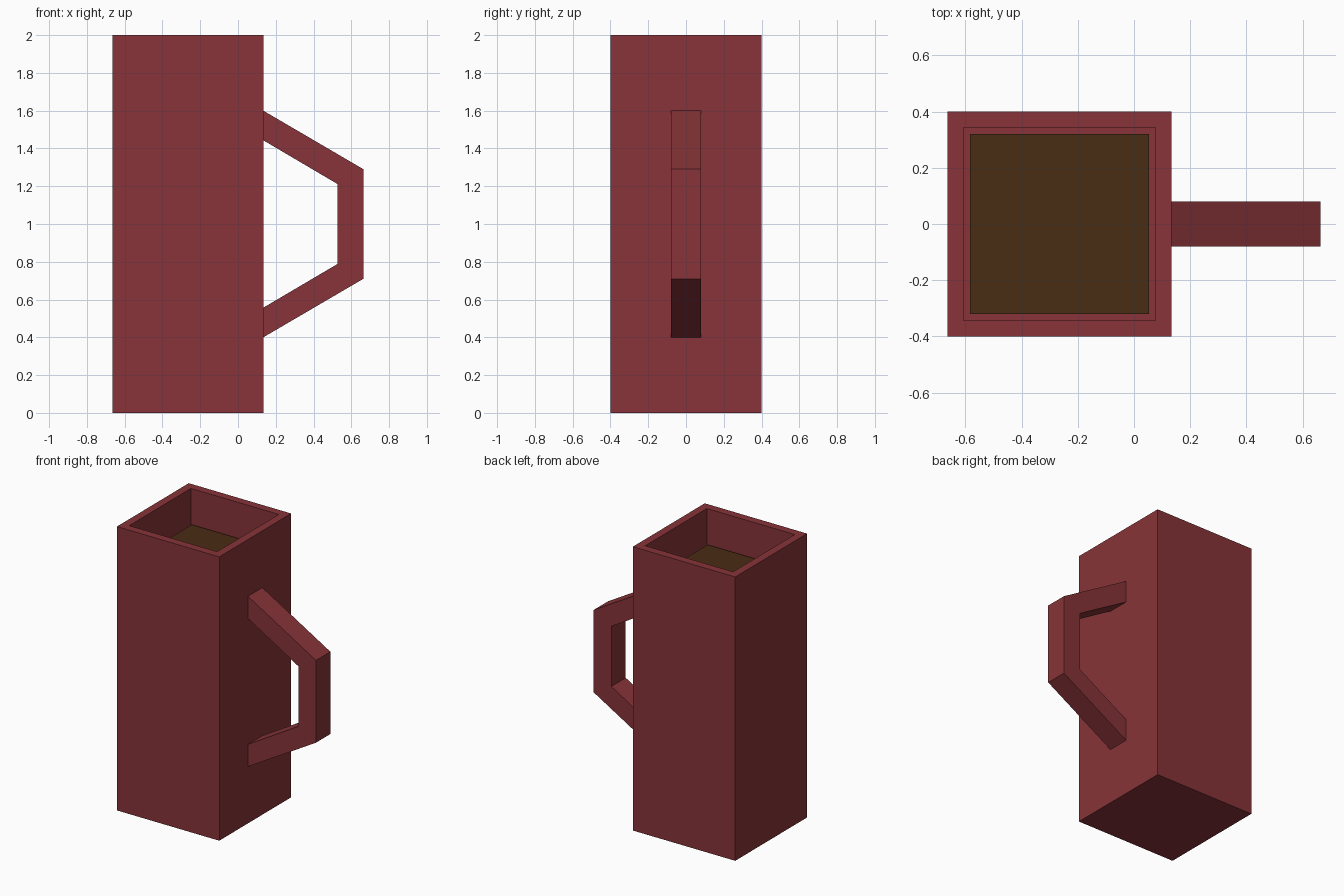
import bpy, bmesh
from mathutils import Matrix, Vector

if "Cube" in bpy.data.objects:
    bpy.data.objects.remove(bpy.data.objects["Cube"])

LEFT, RIGHT, HALF, HEIGHT = -0.664, 0.134, 0.4, 2.0
WALL, LEVEL, FLOOR = 0.08, 1.76, 0.16
MID = (LEFT + RIGHT) / 2


def material(name, color):
    mat = bpy.data.materials.new(name)
    mat.diffuse_color = (*color, 1)
    mat.use_nodes = True
    mat.node_tree.nodes["Principled BSDF"].inputs["Base Color"].default_value = mat.diffuse_color
    return mat


def finish(name, bm, mat):
    bmesh.ops.recalc_face_normals(bm, faces=bm.faces)
    mesh = bpy.data.meshes.new(name)
    bm.to_mesh(mesh)
    bm.free()
    mesh.materials.append(mat)
    obj = bpy.data.objects.new(name, mesh)
    bpy.context.collection.objects.link(obj)
    return obj


red = material("red_glaze", (0.242, 0.034, 0.040))
brown = material("brown_drink", (0.067, 0.026, 0.007))

# Square mug body: box, with the top inset for the rim and pushed down for the cavity
bm = bmesh.new()
bmesh.ops.create_cube(bm, size=1, matrix=Matrix.Translation((MID, 0, HEIGHT / 2))
                      @ Matrix.Diagonal((RIGHT - LEFT, 2 * HALF, HEIGHT, 1)))
bm.normal_update()
top = max(bm.faces, key=lambda f: f.calc_center_median().z)
bmesh.ops.inset_region(bm, faces=[top], thickness=WALL)
cavity = bmesh.ops.extrude_face_region(bm, geom=[top])["geom"]
verts = [v for v in cavity if isinstance(v, bmesh.types.BMVert)]
bmesh.ops.translate(bm, verts=verts, vec=(0, 0, FLOOR - HEIGHT))
if top.is_valid:
    bmesh.ops.delete(bm, geom=[top], context='FACES_ONLY')
finish("mug_body", bm, red)

# Surface of the drink
bm = bmesh.new()
bmesh.ops.create_grid(bm, x_segments=1, y_segments=1, size=0.5,
                      matrix=Matrix.Translation((MID, 0, LEVEL))
                      @ Matrix.Diagonal((RIGHT - LEFT - 2 * WALL, 2 * (HALF - WALL), 1, 1)))
finish("drink", bm, brown)

# Angular handle: outer and inner outlines bridged by quads, then extruded across y
outer = [(RIGHT, 0.40), (0.664, 0.71), (0.664, 1.29), (RIGHT, 1.60)]
inner = [(RIGHT, 0.557), (0.526, 0.788), (0.526, 1.212), (RIGHT, 1.443)]
bm = bmesh.new()
rows = [[bm.verts.new((x, -WALL, z)) for x, z in line] for line in (outer, inner)]
for i in range(3):
    bm.faces.new((rows[0][i], rows[0][i + 1], rows[1][i + 1], rows[1][i]))
side = bmesh.ops.extrude_face_region(bm, geom=bm.faces[:], use_keep_orig=True)["geom"]
bmesh.ops.translate(bm, vec=Vector((0, 2 * WALL, 0)),
                    verts=[v for v in side if isinstance(v, bmesh.types.BMVert)])
finish("handle", bm, red)
